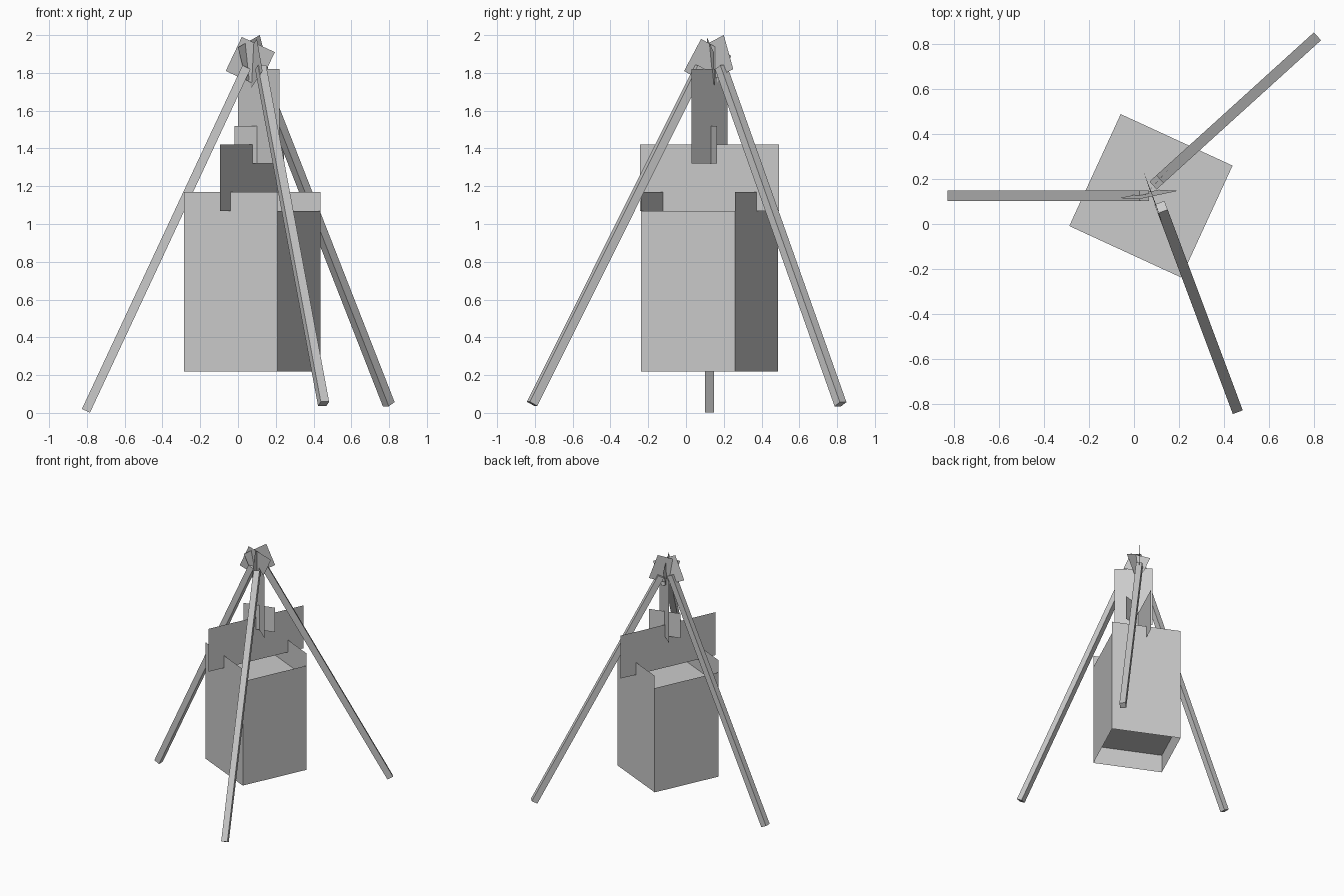
import bpy, bmesh
from math import radians, cos, sin
from mathutils import Vector, Matrix

if "Cube" in bpy.data.objects:
    bpy.data.objects.remove(bpy.data.objects["Cube"])


def make_object(name, bm):
    mesh = bpy.data.meshes.new(name)
    bm.to_mesh(mesh)
    bm.free()
    obj = bpy.data.objects.new(name, mesh)
    bpy.context.collection.objects.link(obj)
    return obj


def sheet(name, corners):
    bm = bmesh.new()
    bm.faces.new([bm.verts.new(c) for c in corners])
    return make_object(name, bm)


def upright(name, centre, angle, half_width, z0, z1):
    """Vertical rectangular sheet running along a heading in degrees."""
    a = radians(angle)
    d = Vector((cos(a), sin(a), 0)) * half_width
    c = Vector((centre[0], centre[1], 0))
    low, high = Vector((0, 0, z0)), Vector((0, 0, z1))
    return sheet(name, [c - d + low, c + d + low, c + d + high, c - d + high])


def pole(name, foot, top, width):
    """Square pole between two points."""
    foot, top = Vector(foot), Vector(top)
    axis = top - foot
    rot = axis.to_track_quat('Z', 'Y').to_matrix().to_4x4()
    bm = bmesh.new()
    bmesh.ops.create_cube(bm, size=1)
    bmesh.ops.transform(
        bm, verts=bm.verts,
        matrix=Matrix.Translation((foot + top) / 2) @ rot
        @ Matrix.Diagonal((width, width, axis.length, 1)))
    return make_object(name, bm)


def tilted(name, a, b, c):
    """Parallelogram sheet from three consecutive corners."""
    a, b, c = Vector(a), Vector(b), Vector(c)
    return sheet(name, [a, b, c, a + c - b])


# Tripod legs
pole("leg_left", (-0.805, 0.125, 0.011), (0.045, 0.125, 1.83), 0.047)
pole("leg_back", (0.798, 0.818, 0.046), (0.10, 0.185, 1.83), 0.047)
pole("leg_front", (0.453, -0.815, 0.048), (0.12, 0.075, 1.83), 0.047)

# Lashing sheets around the apex
tilted("lashing_left", (-0.065, 0.115, 1.81), (0.02, 0.11, 1.99), (0.195, 0.147, 1.91))
tilted("lashing_back", (0.0, 0.075, 1.935), (0.115, 0.20, 2.0), (0.16, 0.25, 1.82))
tilted("lashing_front", (0.13, -0.01, 1.81), (0.10, 0.08, 1.98), (0.04, 0.24, 1.89))

# Pot: four single-sheet walls, the front and back ones taller
CENTRE, TURN, HALF = Vector((0.075, 0.125)), -24.7, 0.273
for name, side, top in (("front", -90, 1.17), ("right", 0, 1.07),
                        ("back", 90, 1.17), ("left", 180, 1.07)):
    a = radians(TURN + side)
    mid = CENTRE + Vector((cos(a), sin(a))) * HALF
    upright("pot_wall_" + name, mid, TURN + side + 90, HALF, 0.22, top)

# Contents surface and recessed floor
for name, z in (("pot_contents", 0.97), ("pot_floor", 0.37)):
    corners = []
    for k in range(4):
        a = radians(TURN + 45 + 90 * k)
        p = CENTRE + Vector((cos(a), sin(a))) * HALF * 2 ** 0.5
        corners.append((p.x, p.y, z))
    sheet(name, corners)

# Handle sheet passing through the taller walls
upright("handle", CENTRE, TURN + 90, 0.405, 1.07, 1.42)

# Hanging chain and hook
upright("chain", (0.11, 0.125), -41, 0.146, 1.32, 1.82)
upright("hook", (0.10, 0.133), 15, 0.124, 1.32, 1.52)
